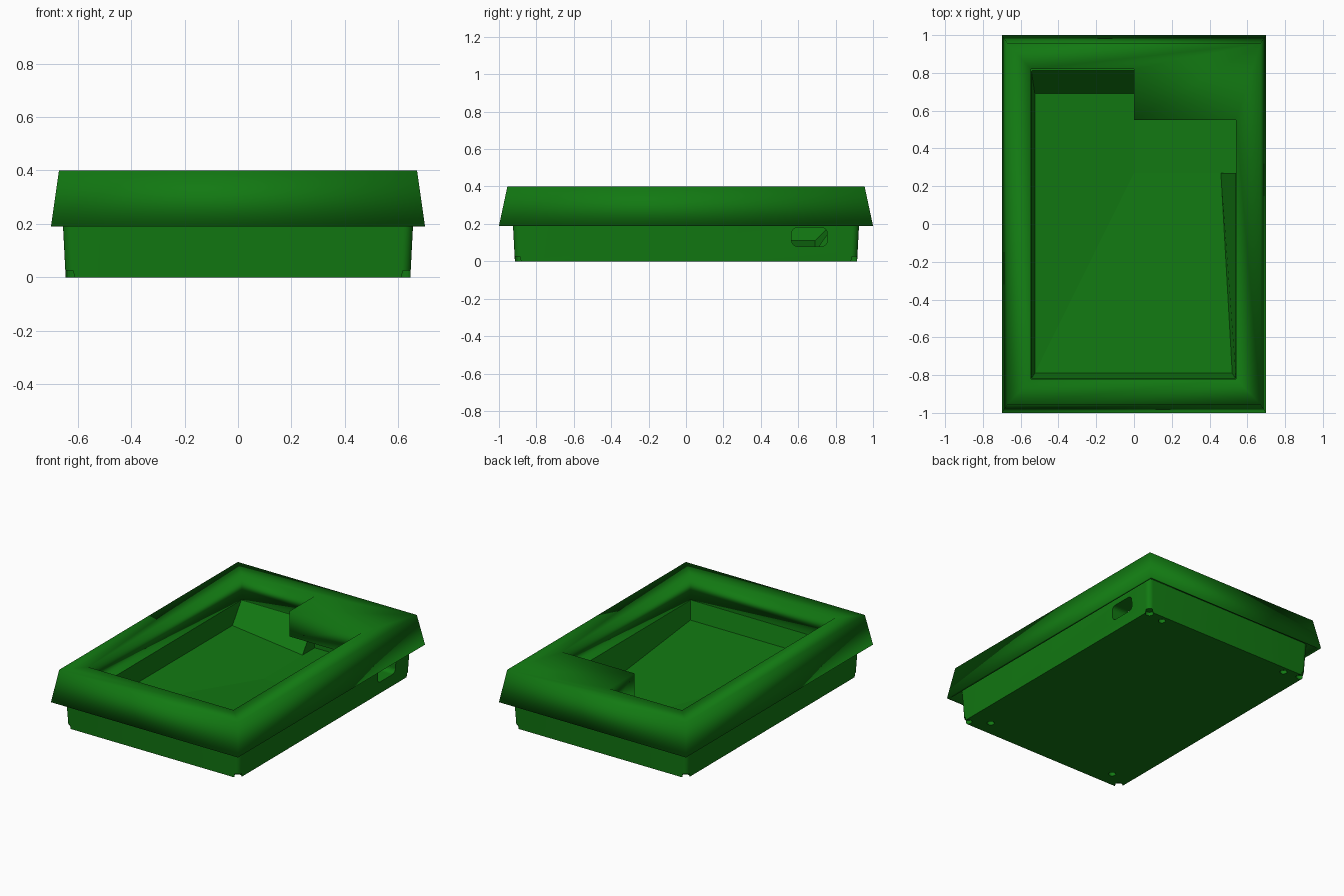
import bpy, bmesh, math
from mathutils import Matrix

if "Cube" in bpy.data.objects:
    bpy.data.objects.remove(bpy.data.objects["Cube"])

green = bpy.data.materials.new("pond green")
green.diffuse_color = (0.006, 0.19, 0.006, 1)
green.use_nodes = True
green.node_tree.nodes["Principled BSDF"].inputs["Base Color"].default_value = green.diffuse_color


def make(name, verts, faces, smooth=False):
    bm = bmesh.new()
    vs = [bm.verts.new(v) for v in verts]
    for f in faces:
        bm.faces.new([vs[i] for i in f])
    bmesh.ops.recalc_face_normals(bm, faces=bm.faces)
    for f in bm.faces:
        f.smooth = smooth
    me = bpy.data.meshes.new(name)
    bm.to_mesh(me)
    bm.free()
    me.materials.append(green)
    ob = bpy.data.objects.new(name, me)
    bpy.context.collection.objects.link(ob)
    return ob


def rect(hx, hy, z):
    return [(-hx, hy, z), (-hx, -hy, z), (hx, -hy, z), (hx, hy, z)]


def rounded(hx, hy, r, z, n=6):
    pts = []
    for k, (sx, sy) in enumerate([(1, 1), (-1, 1), (-1, -1), (1, -1)]):
        for i in range(n + 1):
            a = math.pi / 2 * (k + i / n)
            pts.append((sx * (hx - r) + r * math.cos(a),
                        sy * (hy - r) + r * math.sin(a), z))
    return pts


def loft(rings):
    n = len(rings[0])
    verts = [p for ring in rings for p in ring]
    faces = [(k * n + i, k * n + (i + 1) % n, (k + 1) * n + (i + 1) % n, (k + 1) * n + i)
             for k in range(len(rings) - 1) for i in range(n)]
    last = (len(rings) - 1) * n
    return verts, faces + [list(range(n)), list(range(last, last + n))]


def cut(target, cutter):
    m = target.modifiers.new(cutter.name, 'BOOLEAN')
    m.operation, m.solver, m.object = 'DIFFERENCE', 'EXACT', cutter
    cutter.hide_render = True
    cutter.hide_viewport = True


# Overhanging rim with a corner shelf, one softly shaded slab
Z_UNDER = 0.23
inner = [(-.545, .82), (-.545, -.82), (.54, -.82), (.54, .55), (0, .55), (0, .82)]
verts = (rect(.67, .955, .4) + rect(.70, 1, .19) + rect(.685, .985, .19)
         + rect(.67, .955, Z_UNDER)
         + [(x, y, .4) for x, y in inner] + [(x, y, Z_UNDER) for x, y in inner])
faces = [(a + i, a + (i + 1) % 4, a + 4 + (i + 1) % 4, a + 4 + i)
         for a in (0, 4, 8) for i in range(4)]
faces += [(16 + i, 16 + (i + 1) % 6, 22 + (i + 1) % 6, 22 + i) for i in range(6)]
for o, n in ((0, 16), (12, 22)):          # top and underside
    faces += [(o, o + 1, n + 1, n), (o + 1, o + 2, n + 2, n + 1),
              (o + 2, o + 3, n + 3, n + 2), (o + 3, o, n, n + 5),
              (o + 3, n + 5, n + 4, n + 3)]
make("rim", verts, faces, smooth=True)

# Lower tub with rounded corners
tub = make("tub", *loft([rounded(.645, .915, .035, 0), rounded(.657, .927, .035, .231)]))
with bpy.context.temp_override(object=tub, active_object=tub, selected_objects=[tub],
                               selected_editable_objects=[tub]):
    bpy.ops.object.shade_smooth_by_angle(angle=math.radians(30))

# Basin hollow: sloped walls, folded floor, deeper bay under the shelf
T, F, D = .24, .11, .05
basin = make("basin_cutter", [
    (-.545, .82, T), (-.545, -.82, T), (.54, -.82, T), (.54, .27, T), (.54, .82, T), (0, .82, T),
    (-.525, .69, F), (-.525, -.79, F), (.52, -.79, F), (.46, .27, D),
    (.54, .27, D), (.54, .82, D), (0, .82, D), (0, .69, D), (0, .27, D)],
    [(0, 1, 2, 3, 4, 5), (0, 1, 7, 6), (1, 2, 8, 7), (2, 3, 9, 8), (3, 10, 9),
     (3, 4, 11, 10), (4, 5, 12, 11), (5, 13, 12), (0, 6, 13, 5),
     (6, 7, 14), (6, 14, 13), (7, 8, 9), (7, 9, 14),
     (9, 10, 11, 12, 13, 14)])
cut(tub, basin)

# Cable slot through the right wall
slot = make("slot_cutter", *loft([rounded(.05, .095, .03, -.1), rounded(.05, .095, .03, .1)]))
slot.data.transform(Matrix.Translation((.62, .66, .13)) @ Matrix.Rotation(math.pi / 2, 4, 'Y'))
cut(tub, slot)

# Paired peg holes in the base
for sx in (-1, 1):
    for y0, y1 in ((.89, .87), (-.89, -.81)):
        for x, y, r in ((.62, y0, .026), (.50, y1, .023)):
            hole = make("peg_hole_cutter", *loft([rounded(r, r, r * .99, -.02, 5),
                                                  rounded(r, r, r * .99, .025, 5)]))
            hole.data.transform(Matrix.Translation((sx * x, y, 0)))
            cut(tub, hole)

# Bake the cuts and drop the cutters
bpy.context.view_layer.update()
baked = bpy.data.meshes.new_from_object(tub.evaluated_get(bpy.context.evaluated_depsgraph_get()))
tub.modifiers.clear()
tub.data = baked
for ob in [o for o in bpy.data.objects if "cutter" in o.name]:
    bpy.data.objects.remove(ob)
